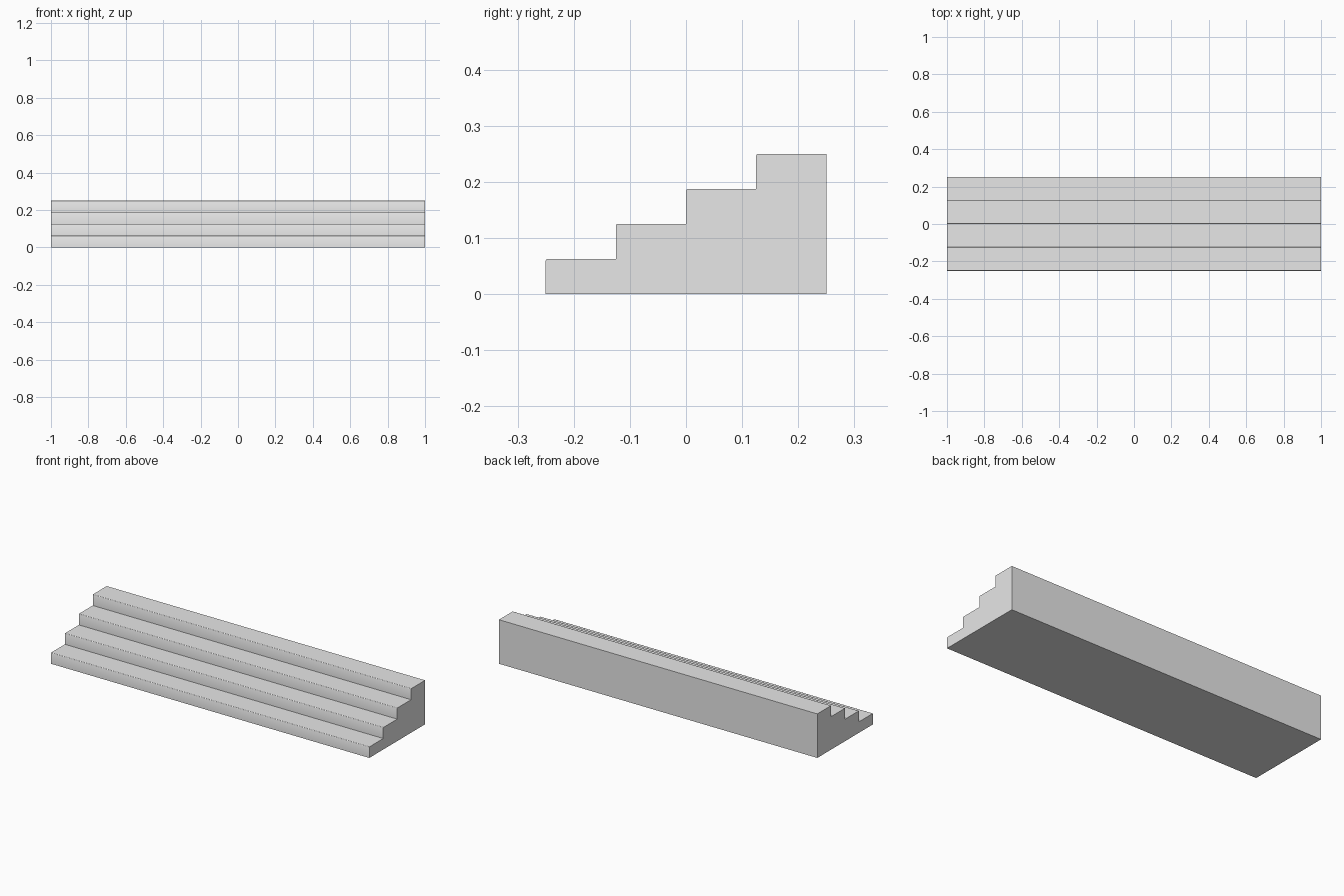
import bpy
import bmesh
import math

cube = bpy.data.objects.get("Cube")
if cube:
    bpy.data.objects.remove(cube)

STEPS, TREAD, RISE = 4, 0.125, 0.0625
HALF_LENGTH, HALF_DEPTH = 1.0, 0.25
NOSE = 0.003

# Plain grey finish
grey = bpy.data.materials.new("plain grey")
grey.use_nodes = True
colour = (0.8, 0.8, 0.8, 1)
grey.diffuse_color = colour
grey.node_tree.nodes["Principled BSDF"].inputs["Base Color"].default_value = colour

# Stepped side profile with a small rounded nose on each tread
profile = [(-HALF_DEPTH, 0)]
for i in range(STEPS):
    y = -HALF_DEPTH + i * TREAD
    top = (i + 1) * RISE
    if i:
        profile.append((y, i * RISE))
    for k in range(3):
        a = k * math.pi / 4
        profile.append((y + NOSE * (1 - math.cos(a)), top - NOSE * (1 - math.sin(a))))
profile += [(HALF_DEPTH, STEPS * RISE), (HALF_DEPTH, 0)]

# Sweep the profile along the full width
bm = bmesh.new()
end = bm.faces.new([bm.verts.new((-HALF_LENGTH, y, z)) for y, z in profile])
swept = bmesh.ops.extrude_face_region(bm, geom=[end], use_keep_orig=True)
moved = [v for v in swept["geom"] if isinstance(v, bmesh.types.BMVert)]
bmesh.ops.translate(bm, verts=moved, vec=(2 * HALF_LENGTH, 0, 0))
bmesh.ops.recalc_face_normals(bm, faces=bm.faces[:])

# Smooth riser into nose, keeping treads and corners crisp
for face in bm.faces:
    face.smooth = True
for edge in bm.edges:
    flat_tread = any(f.normal.z > 0.99 for f in edge.link_faces)
    edge.smooth = not flat_tread and edge.calc_face_angle(math.pi) < math.radians(50)

mesh = bpy.data.meshes.new("stair_steps")
bm.to_mesh(mesh)
bm.free()
mesh.materials.append(grey)
stairs = bpy.data.objects.new("stair_steps", mesh)
bpy.context.collection.objects.link(stairs)
